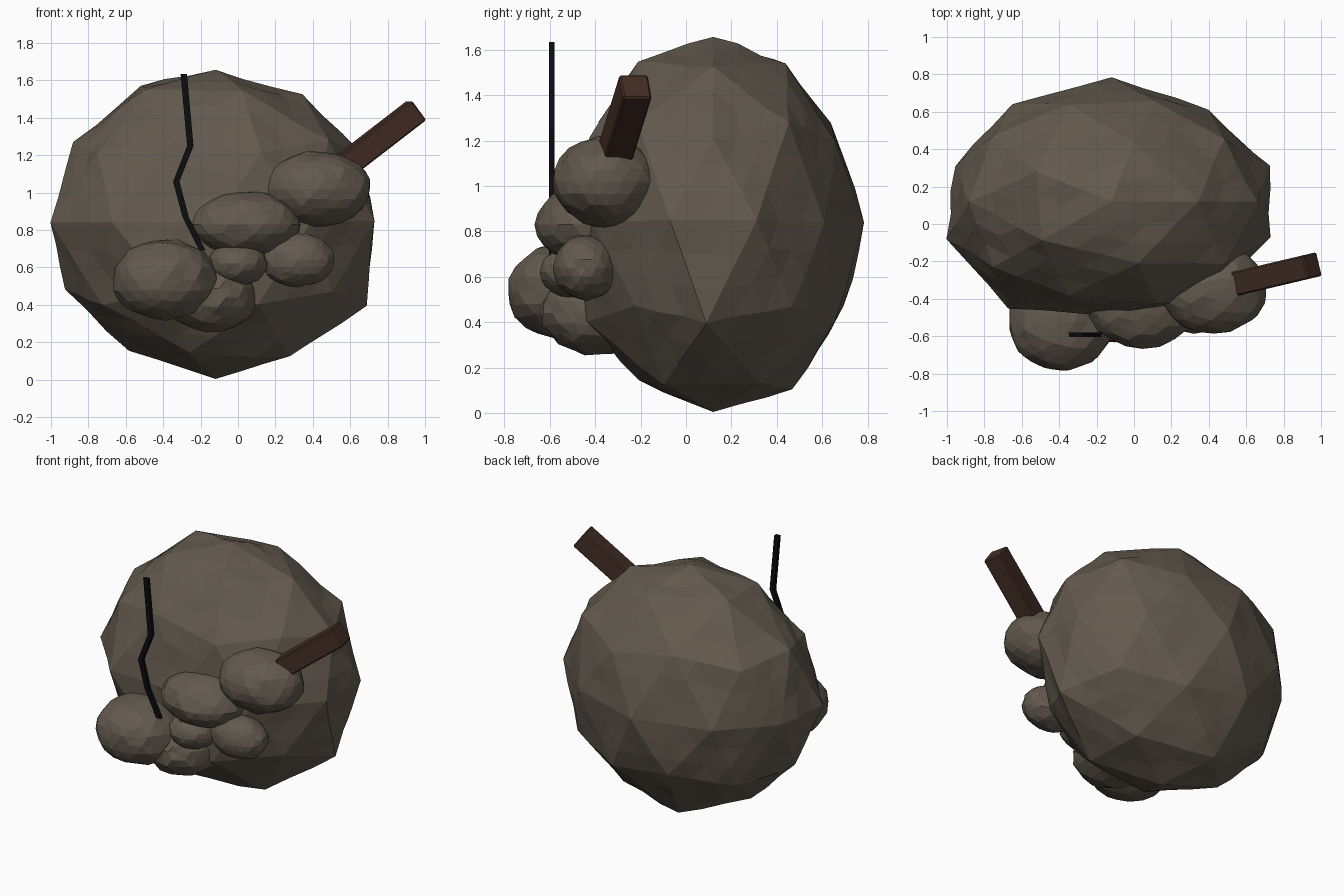
import bpy, bmesh, random
from mathutils import Vector, Matrix

if "Cube" in bpy.data.objects:
    bpy.data.objects.remove(bpy.data.objects["Cube"])

random.seed(4)


def material(name, rgb):
    m = bpy.data.materials.new(name)
    m.diffuse_color = (*rgb, 1)
    m.use_nodes = True
    m.node_tree.nodes["Principled BSDF"].inputs["Base Color"].default_value = m.diffuse_color
    return m


STONE = material("stone brown grey", (0.125, 0.102, 0.077))
WOOD = material("dark wood", (0.056, 0.026, 0.018))
BLACK = material("crack black", (0.004, 0.004, 0.005))


def finish(bm, name, mat):
    bmesh.ops.recalc_face_normals(bm, faces=bm.faces[:])
    me = bpy.data.meshes.new(name)
    bm.to_mesh(me)
    bm.free()
    ob = bpy.data.objects.new(name, me)
    bpy.context.collection.objects.link(ob)
    me.materials.append(mat)
    return ob


# Large boulder: coarse ico ball, corners pulled to the visible outline corners
CORNERS = [(-0.52, 0.28, 1.57), (-0.88, 0.12, 1.27), (-1.0, -0.08, 0.84),
           (-0.96, 0.31, 0.84), (-0.93, 0.12, 0.48), (-0.58, 0.12, 0.16),
           (0.28, -0.10, 0.12), (0.68, 0.09, 0.40), (0.725, -0.07, 0.85),
           (0.72, 0.31, 0.85), (0.34, 0.12, 1.52), (0.0, 0.44, 1.54),
           (-0.35, 0.64, 1.28), (0.11, 0.66, 1.20), (-0.35, 0.70, 0.47),
           (-0.27, 0.47, 0.10), (-0.26, -0.21, 0.14), (0.11, -0.44, 0.40),
           (-0.35, -0.38, 1.28), (0.12, -0.42, 1.21), (-0.12, 0.79, 0.84),
           (-0.65, 0.64, 0.84), (0.40, 0.61, 0.84), (-0.67, -0.45, 0.84),
           (-0.12, -0.49, 0.84), (-0.12, 0.12, 1.66), (-0.12, 0.12, 0.0)]
C = Vector((-0.12, 0.12, 0.84))
bm = bmesh.new()
bmesh.ops.create_icosphere(bm, subdivisions=2, radius=1)
for v in bm.verts:
    v.co = C + Vector((v.co.x * 0.87, v.co.y * 0.66, v.co.z * 0.83))
free = list(bm.verts)
for p in map(Vector, CORNERS):
    v = min(free, key=lambda w: (w.co - p).length)
    v.co = p
    free.remove(v)
# chip the large facets slightly
corners = set(bm.verts)
bmesh.ops.subdivide_edges(bm, edges=bm.edges[:], cuts=2, use_grid_fill=True)
for v in bm.verts:
    if v not in corners:
        v.co = C + (v.co - C) * (1 + random.uniform(-0.010, 0.012))
bmesh.ops.triangulate(bm, faces=bm.faces[:])
finish(bm, "boulder", STONE)


# Rubble stones heaped against the front
def stone(name, centre, radii):
    bm = bmesh.new()
    bmesh.ops.create_icosphere(bm, subdivisions=3, radius=1)
    for v in bm.verts:
        k = random.uniform(0.955, 1.02)
        v.co = Vector(centre) + Vector([a * r * k for a, r in zip(v.co, radii)])
    finish(bm, name, STONE)


STONES = [
    ((-0.39, -0.525, 0.535), (0.285, 0.265, 0.22)),
    ((-0.14, -0.385, 0.44), (0.25, 0.255, 0.19)),
    ((0.045, -0.42, 0.83), (0.295, 0.245, 0.18)),
    ((0.425, -0.35, 1.02), (0.29, 0.24, 0.205)),
    ((0.32, -0.44, 0.64), (0.20, 0.145, 0.145)),
    ((0.0, -0.48, 0.62), (0.16, 0.165, 0.12)),
]
for i, (c, r) in enumerate(STONES):
    stone("rubble_stone_%d" % (i + 1), c, r)

# Broken beam sticking out at the upper right
a, b = Vector((0.54, -0.32, 1.12)), Vector((0.955, -0.222, 1.44))
d = (b - a).normalized()
h = d.cross(Vector((0, 0, 1))).normalized()
u = h.cross(d)
rot = Matrix((d, h, u)).transposed().to_4x4()
bm = bmesh.new()
bmesh.ops.create_cube(bm, size=1)
bmesh.ops.scale(bm, vec=((b - a).length, 0.13, 0.13), verts=bm.verts[:])
bmesh.ops.bevel(bm, geom=bm.edges[:], offset=0.008, segments=1, affect='EDGES')
bmesh.ops.transform(bm, matrix=Matrix.Translation((a + b) / 2) @ rot, verts=bm.verts[:])
finish(bm, "broken_beam", WOOD)

# Jagged crack strip: a square section swept down a zigzag path
PATH = [(-0.29, 1.635), (-0.255, 1.25), (-0.33, 1.06), (-0.28, 0.87), (-0.19, 0.69)]
bm = bmesh.new()
rings = []
for x, z in PATH:
    rings.append([bm.verts.new((x + sx * 0.017, -0.592 + sy * 0.0125, z))
                  for sx, sy in ((-1, -1), (1, -1), (1, 1), (-1, 1))])
for r0, r1 in zip(rings, rings[1:]):
    for i in range(4):
        j = (i + 1) % 4
        bm.faces.new((r0[i], r0[j], r1[j], r1[i]))
bm.faces.new(rings[0])
bm.faces.new(rings[-1])
finish(bm, "crack", BLACK)
